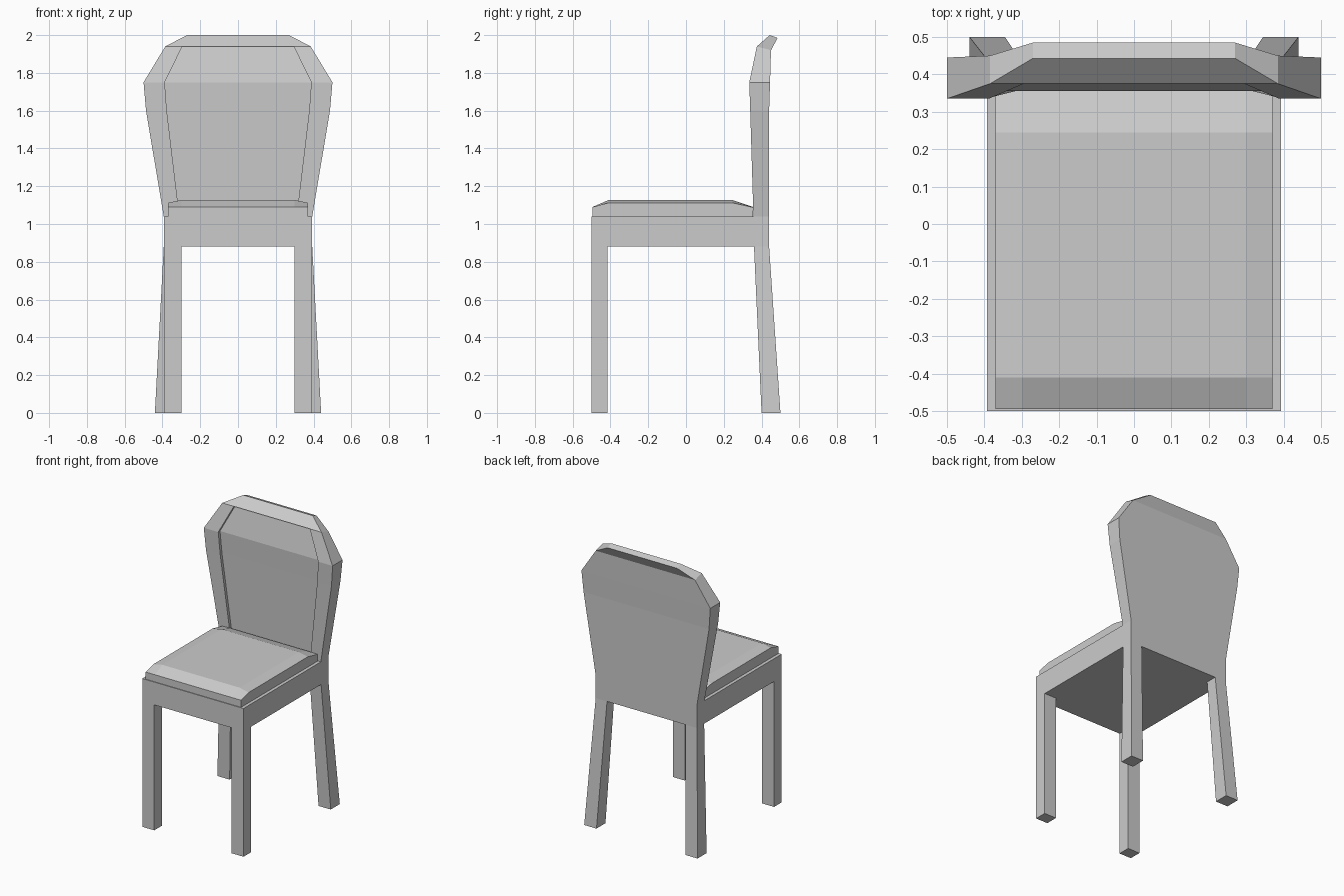
import bpy, bmesh

if "Cube" in bpy.data.objects:
    bpy.data.objects.remove(bpy.data.objects["Cube"])


def loft(name, rings, mirror=False):
    """Bridge a stack of equal-length point rings and cap both ends."""
    bm = bmesh.new()
    vr = [[bm.verts.new(p) for p in ring] for ring in rings]
    n = len(rings[0])
    for a, b in zip(vr, vr[1:]):
        for i in range(n):
            j = (i + 1) % n
            bm.faces.new((a[i], a[j], b[j], b[i]))
    bm.faces.new(vr[0][::-1])
    bm.faces.new(vr[-1])
    bmesh.ops.remove_doubles(bm, verts=bm.verts, dist=0.0005)
    bmesh.ops.dissolve_degenerate(bm, edges=bm.edges, dist=0.0005)
    bmesh.ops.recalc_face_normals(bm, faces=bm.faces)
    me = bpy.data.meshes.new(name)
    bm.to_mesh(me)
    bm.free()
    ob = bpy.data.objects.new(name, me)
    bpy.context.collection.objects.link(ob)
    if mirror:
        ob.modifiers.new("Mirror", 'MIRROR')
    return ob


def rect(x0, x1, y0, y1, z):
    return [(x0, y0, z), (x1, y0, z), (x1, y1, z), (x0, y1, z)]


# Seat frame
loft("seat_frame", [rect(-0.393, 0.393, -0.5, 0.38, z) for z in (0.88, 1.04)])

# Legs: straight in front, splayed at the back
loft("front_legs", [rect(0.30, 0.393, -0.5, -0.415, z) for z in (0, 0.88)], mirror=True)
loft("back_legs", [rect(0.345, 0.44, 0.40, 0.50, 0),
                   rect(0.305, 0.393, 0.36, 0.44, 0.88)], mirror=True)


# Backrest with a shallow recessed front panel
def back_ring(w, inner, yf, yb, zf, zb, d):
    return [(-w, yf, zf), (-inner, yf, zf), (-inner, yf + d, zf), (inner, yf + d, zf),
            (inner, yf, zf), (w, yf, zf), (w, yb, zb), (-w, yb, zb)]


D = 0.02
levels = [
    (0.393, 0.31, 0.36, 0.44, 0.88, 0.88, 0),
    (0.393, 0.31, 0.357, 0.44, 1.04, 1.04, 0),
    (0.393, 0.31, 0.357, 0.44, 1.04, 1.04, D),
    (0.487, 0.377, 0.340, 0.44, 1.60, 1.60, D),
    (0.50, 0.388, 0.335, 0.445, 1.75, 1.75, D),
    (0.385, 0.295, 0.375, 0.45, 1.94, 1.92, D),
    (0.385, 0.295, 0.375, 0.45, 1.94, 1.92, 0),
    (0.27, 0.20, 0.443, 0.485, 2.0, 1.985, 0),
]
loft("backrest", [back_ring(*l) for l in levels])

# Cushion: a box whose top is a 4 x 4 grid with lowered borders
bm = bmesh.new()
xs = (-0.37, -0.30, 0.30, 0.37)
rows = ((-0.495, 1.09, 1.09), (-0.41, 1.112, 1.127),
        (0.245, 1.112, 1.127), (0.355, 1.088, 1.09))
grid = [[bm.verts.new((x, y, ze if abs(x) > 0.35 else zc)) for x in xs]
        for y, ze, zc in rows]
for a, b in zip(grid, grid[1:]):
    for i in range(3):
        bm.faces.new((a[i], a[i + 1], b[i + 1], b[i]))
rim = [e for e in bm.edges if e.is_boundary]
skirt = bmesh.ops.extrude_edge_only(bm, edges=rim)["geom"]
for v in (g for g in skirt if isinstance(g, bmesh.types.BMVert)):
    v.co.z = 1.03
bmesh.ops.holes_fill(bm, edges=[e for e in bm.edges if e.is_boundary], sides=0)
bmesh.ops.recalc_face_normals(bm, faces=bm.faces)
me = bpy.data.meshes.new("cushion")
bm.to_mesh(me)
bm.free()
bpy.context.collection.objects.link(bpy.data.objects.new("cushion", me))
